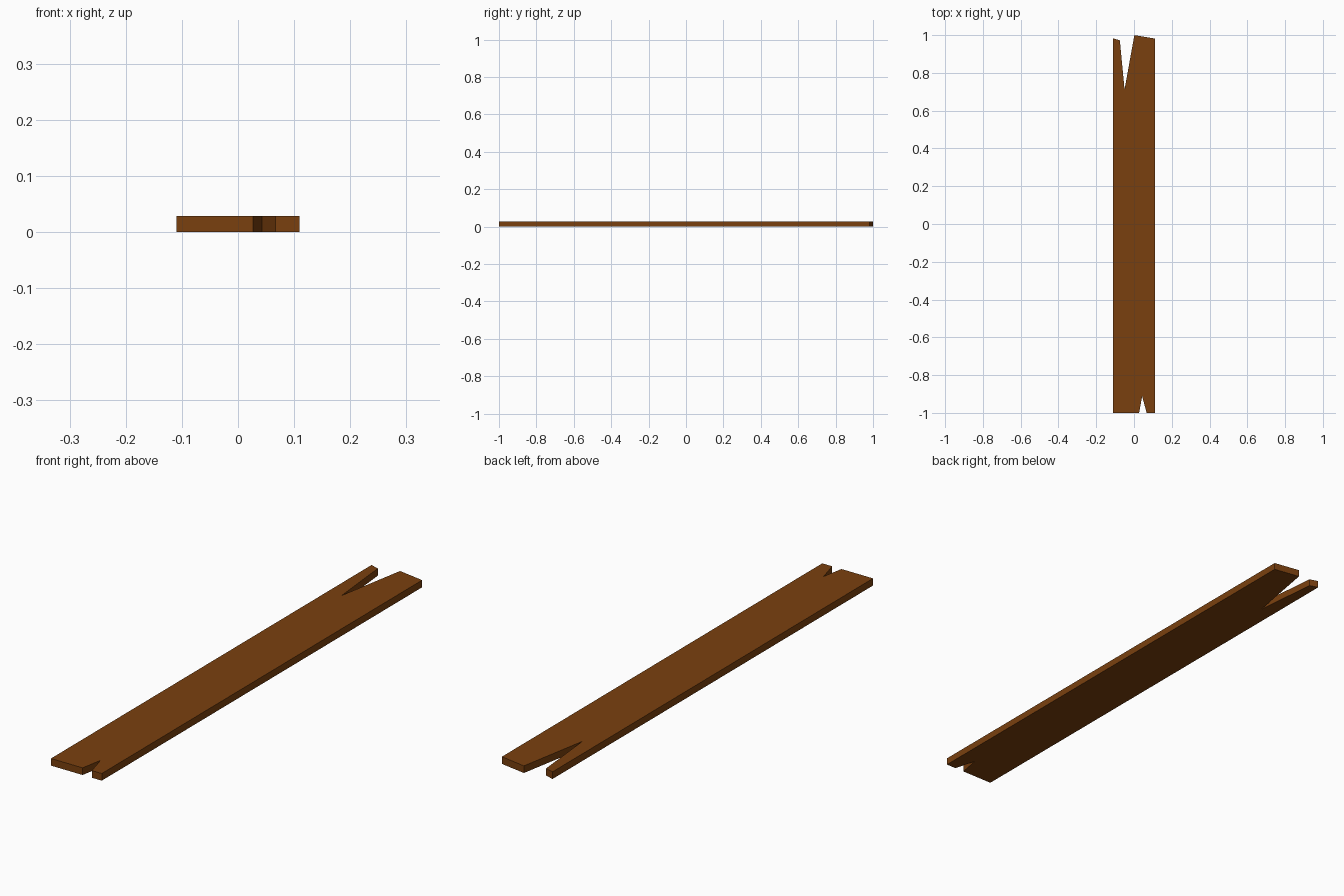
import bpy, bmesh

if "Cube" in bpy.data.objects:
    bpy.data.objects.remove(bpy.data.objects["Cube"])

THICKNESS = 0.028

# Plank outline, counter-clockwise from the front left corner
outline = [
    (-0.11, -1.0), (0.027, -1.0), (0.043, -0.912), (0.067, -1.0), (0.11, -1.0),  # front end, small split
    (0.11, 0.982), (0.002, 1.0), (-0.05, 0.712), (-0.075, 0.972), (-0.11, 0.983),  # back end, long split
]

wood = bpy.data.materials.new("brown wood")
wood.diffuse_color = (0.195, 0.051, 0.0045, 1.0)
wood.use_nodes = True
wood.node_tree.nodes["Principled BSDF"].inputs["Base Color"].default_value = wood.diffuse_color

# Extrude the outline into a flat board
bm = bmesh.new()
face = bm.faces.new([bm.verts.new((x, y, 0.0)) for x, y in outline])
result = bmesh.ops.extrude_face_region(bm, geom=[face], use_keep_orig=True)
top = [g for g in result["geom"] if isinstance(g, bmesh.types.BMVert)]
bmesh.ops.translate(bm, verts=top, vec=(0, 0, THICKNESS))
bmesh.ops.recalc_face_normals(bm, faces=bm.faces)
bmesh.ops.triangulate(bm, faces=[f for f in bm.faces if len(f.verts) > 4])

mesh = bpy.data.meshes.new("wooden_plank")
bm.to_mesh(mesh)
bm.free()
mesh.materials.append(wood)
plank = bpy.data.objects.new("wooden_plank", mesh)
bpy.context.collection.objects.link(plank)
